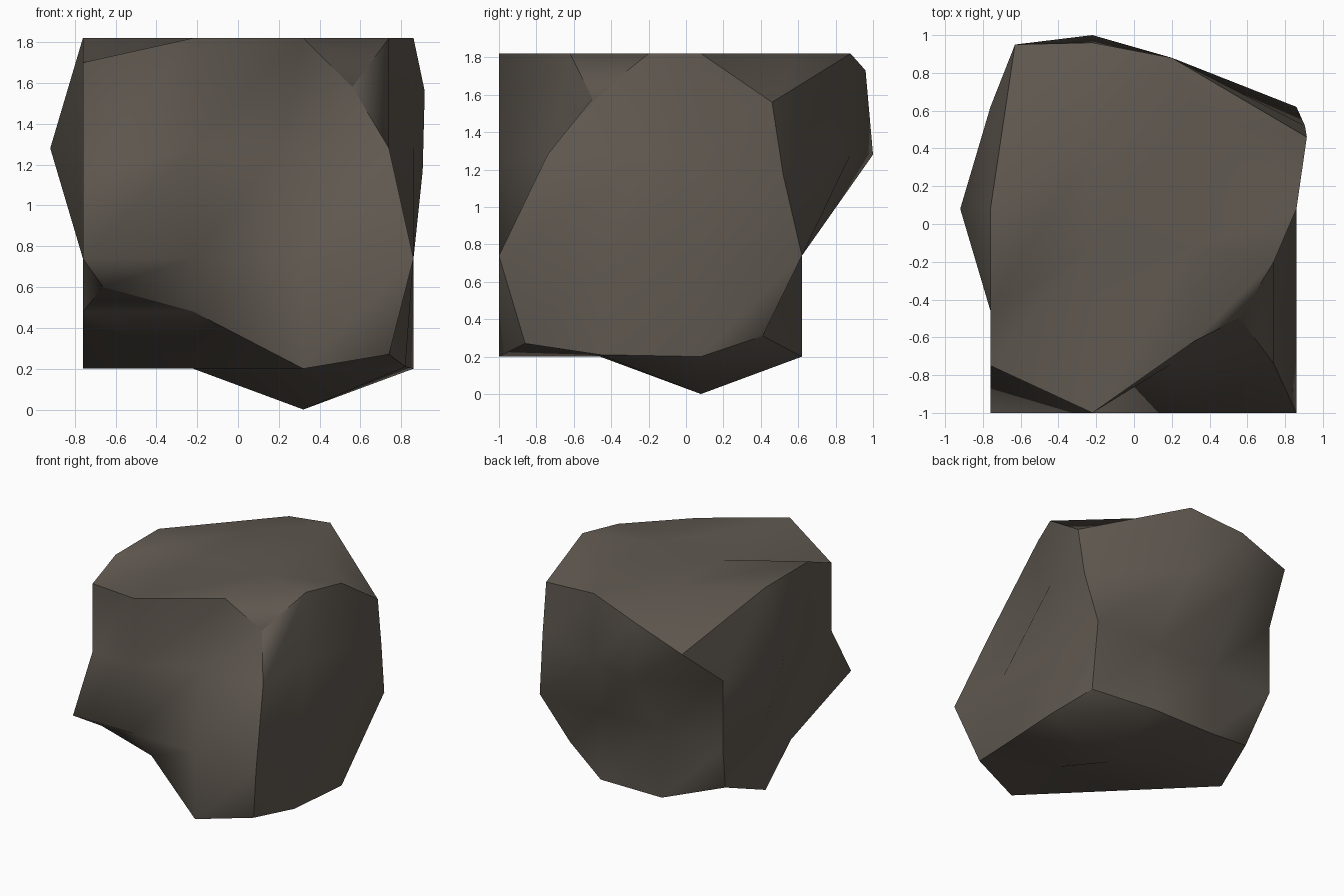
import bpy, bmesh
from mathutils import Vector

if "Cube" in bpy.data.objects:
    bpy.data.objects.remove(bpy.data.objects["Cube"])

STEP, N = 0.54, 3
ORIGIN = Vector((-0.76, -1.0, 0.20))

# Dents and bulges: offset -> lattice points (x, y, z index) it moves
PULLS = [
    # corners
    ((-.30, .50, -.24), [(3, 0, 3)]),
    ((0, .25, -.12), [(0, 0, 3), (0, 0, 2)]),
    ((.055, -.16, -.26), [(3, 3, 3)]),
    ((.13, .33, -.24), [(0, 3, 3)]),
    ((-.12, .14, .07), [(3, 0, 0)]),
    ((.10, .22, .40), [(0, 0, 0)]),
    ((-.12, -.21, .11), [(3, 3, 0)]),
    ((.09, -.16, .14), [(0, 3, 0)]),
    # edges
    ((-.12, .26, 0), [(3, 0, 2), (3, 1, 3), (3, 1, 2), (2, 3, 3), (2, 3, 2), (2, 0, 2)]),
    ((0, .38, 0), [(2, 0, 3), (1, 3, 2)]),
    ((0, .22, .28), [(1, 0, 0), (0, 1, 0)]),
    ((.045, -.10, -.11), [(3, 3, 2)]),
    ((0, .34, -.09), [(1, 3, 3)]),
    ((-.04, 0, .01), [(3, 1, 0)]),
    # face bulges
    ((-.16, 0, 0), [(0, 2, 2)]),
    ((0, 0, -.20), [(2, 2, 0)]),
    ((0, .34, 0), [(1, 1, 3), (1, 2, 3), (2, 1, 3)]),
    ((.02, .49, 0), [(2, 2, 3)]),
]
offsets = {p: Vector(o) for o, pts in PULLS for p in pts}

bm = bmesh.new()
verts = {}
side = bm.faces.layers.int.new("side")


def vert(key):
    if key not in verts:
        pos = ORIGIN + STEP * Vector(key) + offsets.get(key, Vector())
        verts[key] = bm.verts.new(pos)
    return verts[key]


# Six 3 x 3 sides of a block, each cell split into two triangles
for axis in range(3):
    # front and back cells are split along the other diagonal
    tris = ((1, 2, 3), (1, 3, 0)) if axis == 1 else ((0, 1, 2), (0, 2, 3))
    for level in (0, N):
        for a in range(N):
            for b in range(N):
                quad = []
                for u, v in ((a, b), (a + 1, b), (a + 1, b + 1), (a, b + 1)):
                    key = [0, 0, 0]
                    key[axis] = level
                    key[(axis + 1) % 3], key[(axis + 2) % 3] = u, v
                    quad.append(vert(tuple(key)))
                if level == 0:
                    quad.reverse()
                for tri in tris:
                    f = bm.faces.new([quad[i] for i in tri])
                    f.smooth = True
                    f[side] = axis * 2 + (level > 0)

# Crisp ridges between sides, soft shading within each side
for e in bm.edges:
    e.smooth = len({f[side] for f in e.link_faces}) == 1

mesh = bpy.data.meshes.new("rock")
bm.to_mesh(mesh)
bm.free()

stone = bpy.data.materials.new("brown_grey_stone")
stone.diffuse_color = (0.118, 0.100, 0.082, 1)
stone.use_nodes = True
stone.node_tree.nodes["Principled BSDF"].inputs["Base Color"].default_value = stone.diffuse_color
mesh.materials.append(stone)
rock = bpy.data.objects.new("rock", mesh)
bpy.context.collection.objects.link(rock)
